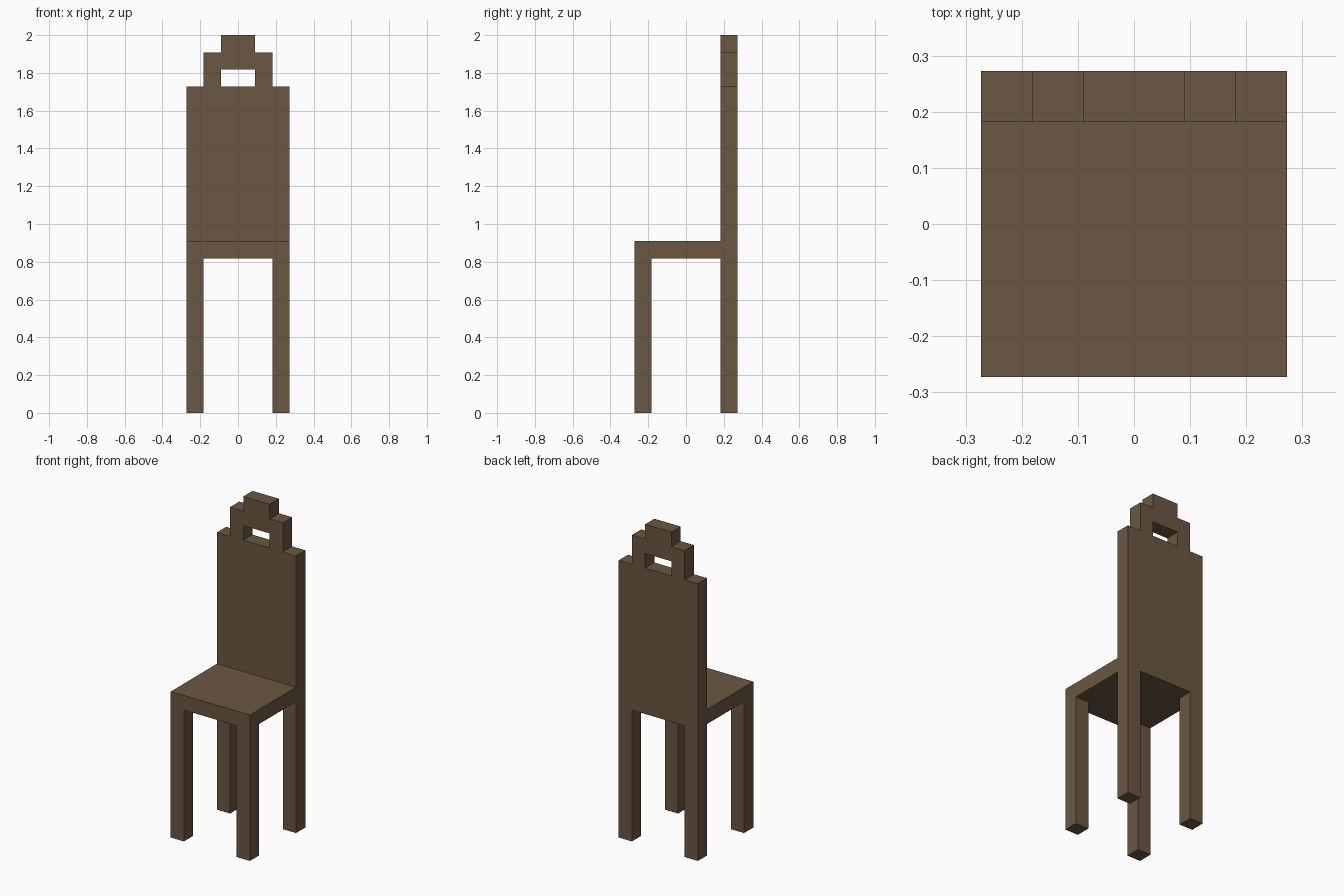
import bpy, bmesh

if "Cube" in bpy.data.objects:
    bpy.data.objects.remove(bpy.data.objects["Cube"])

U = 1 / 11  # the whole chair sits on a grid of 22 units to its height

wood = bpy.data.materials.new("brown wood")
wood.diffuse_color = (0.147, 0.095, 0.0545, 1)
wood.use_nodes = True
wood.node_tree.nodes["Principled BSDF"].inputs["Base Color"].default_value = wood.diffuse_color


def mirrored_slab(name, half_profile, y0, y1):
    """Extrude a right-half (x, z) profile from y0 to y1, then mirror it over x = 0."""
    bm = bmesh.new()
    face = bm.faces.new([bm.verts.new((x * U, y0 * U, z * U)) for x, z in half_profile])
    ext = bmesh.ops.extrude_face_region(bm, geom=[face], use_keep_orig=True)
    moved = [g for g in ext["geom"] if isinstance(g, bmesh.types.BMVert)]
    bmesh.ops.translate(bm, verts=moved, vec=(0, (y1 - y0) * U, 0))
    bmesh.ops.recalc_face_normals(bm, faces=bm.faces[:])
    # open the centre plane so both halves join
    centre = [f for f in bm.faces if all(abs(v.co.x) < 1e-5 for v in f.verts)]
    bmesh.ops.delete(bm, geom=centre, context="FACES")
    mesh = bpy.data.meshes.new(name)
    bm.to_mesh(mesh)
    bm.free()
    mesh.materials.append(wood)
    ob = bpy.data.objects.new(name, mesh)
    bpy.context.collection.objects.link(ob)
    mod = ob.modifiers.new("mirror", "MIRROR")
    mod.use_clip = True
    return ob


# rear legs and backrest with stepped top and handle hole
mirrored_slab("backrest_and_rear_legs", [
    (0, 9), (2, 9), (2, 0), (3, 0), (3, 19), (2, 19), (2, 21),
    (1, 21), (1, 22), (0, 22), (0, 20), (1, 20), (1, 19), (0, 19)], 2, 3)

# seat board
mirrored_slab("seat", [(0, 9), (3, 9), (3, 10), (0, 10)], -3, 2)

# front legs
mirrored_slab("front_legs", [(2, 0), (3, 0), (3, 9), (2, 9)], -3, -2)
